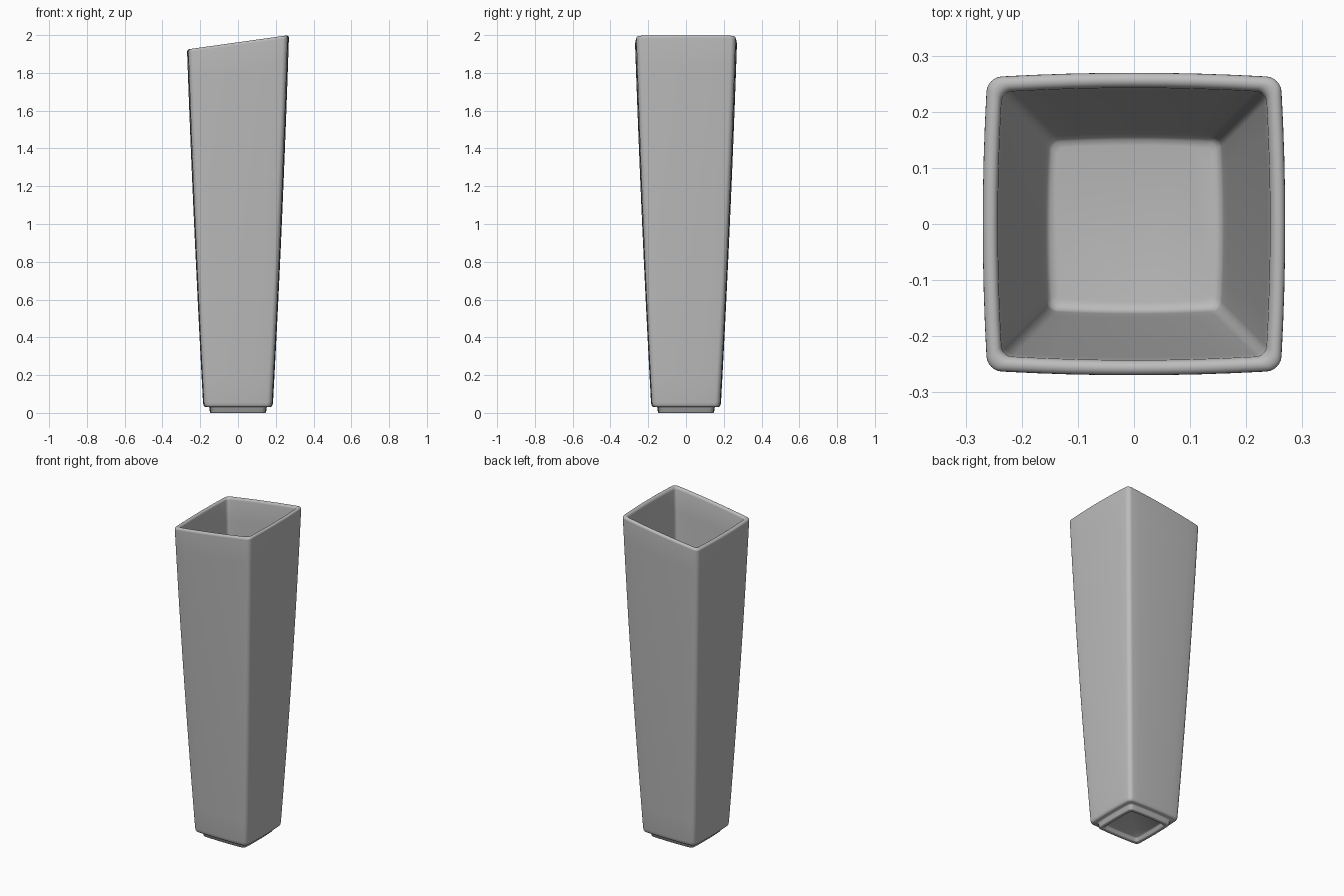
import bpy, bmesh, math

if "Cube" in bpy.data.objects:
    bpy.data.objects.remove(bpy.data.objects["Cube"], do_unlink=True)

grey = bpy.data.materials.new("ceramic_grey")
grey.use_nodes = True
colour = (0.5, 0.5, 0.5, 1)
grey.diffuse_color = colour
grey.node_tree.nodes["Principled BSDF"].inputs["Base Color"].default_value = colour

TOP = 1.962      # rim height at the centre
SLOPE = 0.14     # slant of the rim, higher toward +x
BOW = 0.03       # gentle bulge of each side


def section(half, corner):
    """Square with rounded corners and slightly bowed sides."""
    points = []
    flat = half - corner
    for quarter in range(4):
        turn = quarter * math.pi / 2
        side = [(half, -flat + 2 * flat * i / 8) for i in range(8)]
        arc = [(flat + corner * math.cos(a), flat + corner * math.sin(a))
               for a in (math.pi / 2 * i / 6 for i in range(6))]
        for x, y in side + arc:
            bx = x * (1 - BOW * (y / half) ** 2)
            by = y * (1 - BOW * (x / half) ** 2)
            points.append((bx * math.cos(turn) - by * math.sin(turn),
                           bx * math.sin(turn) + by * math.cos(turn)))
    return points


def outer_half(z):
    t = (z - 0.05) / (TOP - 0.05)
    return 0.185 + 0.085 * t + 0.02 * t * (1 - t)


def heights(start, end, steps):
    return [start + (end - start) * i / steps for i in range(steps + 1)]


# Profile as (half width, height, corner radius), from the underside to the inner floor
profile = [(0.115, 0.022, 0.012), (0.12, 0.018, 0.014), (0.124, 0.003, 0.016),
           (0.128, 0, 0.016), (0.145, 0, 0.018), (0.149, 0.004, 0.02),
           (0.151, 0.028, 0.02), (0.154, 0.031, 0.02), (0.172, 0.031, 0.022),
           (0.179, 0.034, 0.024), (0.183, 0.041, 0.025)]
profile += [(outer_half(z), z, 0.026) for z in heights(0.055, TOP - 0.014, 14)]
# Rounded rim
mid = outer_half(TOP) - 0.0135
for i in range(1, 8):
    a = math.pi * i / 8
    profile.append((mid + 0.0135 * math.cos(a), TOP - 0.014 + 0.014 * math.sin(a),
                    0.025 - 0.001 * i))
# Inner wall and floor
profile += [(outer_half(z) - 0.027, z, 0.018) for z in heights(TOP - 0.014, 0.09, 14)]
profile += [(0.157, 0.074, 0.016), (0.15, 0.067, 0.014), (0.14, 0.065, 0.012)]

bm = bmesh.new()
rings = []
for half, z, corner in profile:
    slant = SLOPE * max(0, (z - 0.8) / (TOP - 0.8))
    rings.append([bm.verts.new((x, y, z + slant * x)) for x, y in section(half, corner)])
for low, high in zip(rings, rings[1:]):
    for i in range(len(low)):
        j = (i + 1) % len(low)
        bm.faces.new((low[i], low[j], high[j], high[i]))
bm.faces.new(list(reversed(rings[0])))
bm.faces.new(rings[-1])
bmesh.ops.recalc_face_normals(bm, faces=bm.faces)

mesh = bpy.data.meshes.new("vase")
bm.to_mesh(mesh)
bm.free()
mesh.materials.append(grey)
vase = bpy.data.objects.new("vase", mesh)
bpy.context.collection.objects.link(vase)
bpy.ops.object.select_all(action="DESELECT")
vase.select_set(True)
bpy.context.view_layer.objects.active = vase
bpy.ops.object.shade_smooth_by_angle(angle=math.radians(50))
